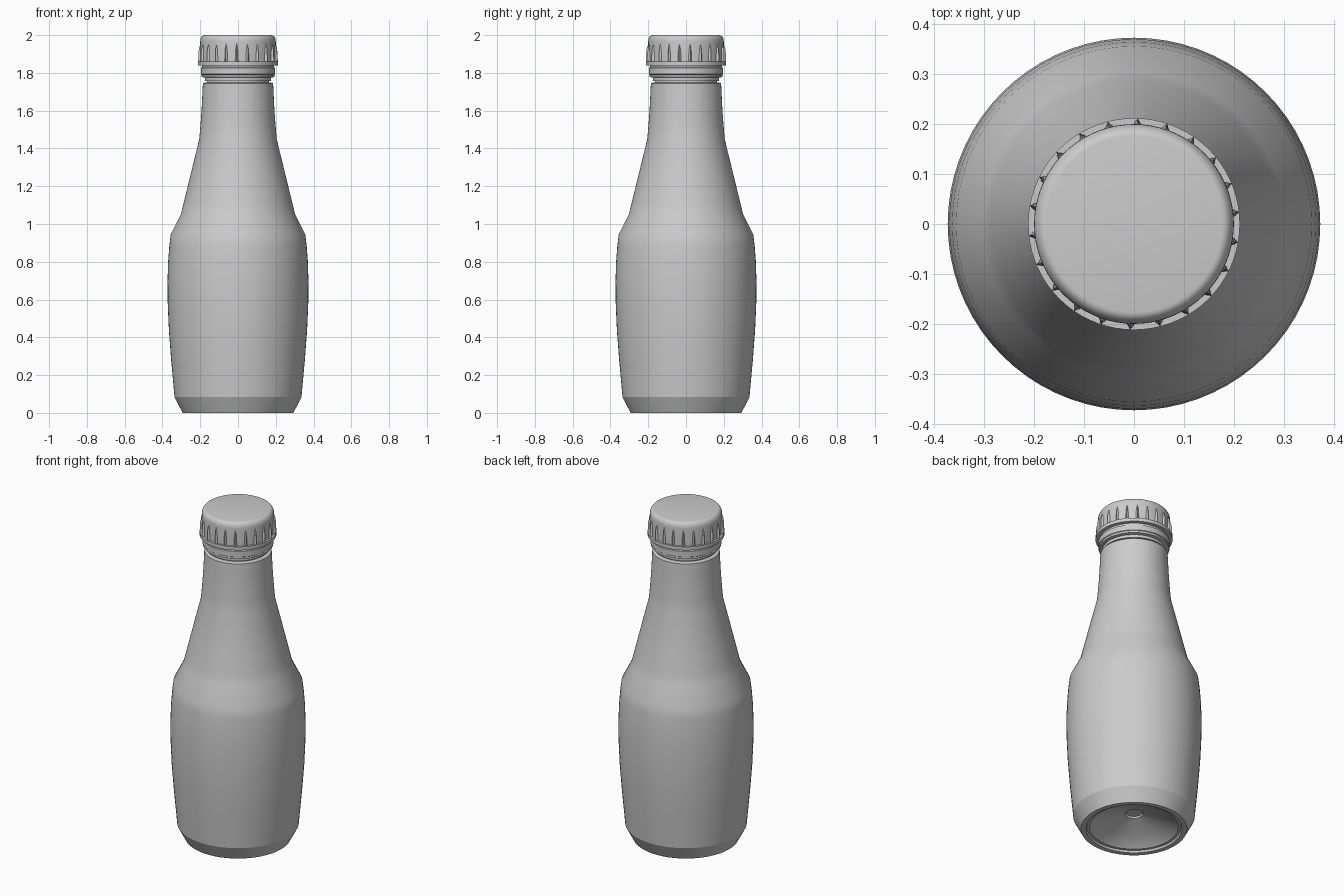
import bpy, bmesh, math

cube = bpy.data.objects.get("Cube")
if cube:
    bpy.data.objects.remove(cube, do_unlink=True)

SEGMENTS = 72
RIBS = 22

grey = bpy.data.materials.new("light_grey")
grey.use_nodes = True
COLOUR = (0.6, 0.6, 0.6, 1)
grey.diffuse_color = COLOUR
grey.node_tree.nodes["Principled BSDF"].inputs["Base Color"].default_value = COLOUR


def finish(name, bm, angle):
    bmesh.ops.recalc_face_normals(bm, faces=bm.faces)
    mesh = bpy.data.meshes.new(name)
    bm.to_mesh(mesh)
    bm.free()
    mesh.materials.append(grey)
    obj = bpy.data.objects.new(name, mesh)
    bpy.context.collection.objects.link(obj)
    bpy.ops.object.select_all(action='DESELECT')
    obj.select_set(True)
    bpy.context.view_layer.objects.active = obj
    bpy.ops.object.shade_smooth_by_angle(angle=math.radians(angle))
    return obj


def lathe(name, profile, angle=30):
    """Revolve (radius, height) points about z; end points on the axis close it."""
    bm = bmesh.new()
    verts = [bm.verts.new((r, 0, z)) for r, z in profile]
    edges = [bm.edges.new(pair) for pair in zip(verts, verts[1:])]
    bmesh.ops.spin(bm, geom=verts + edges, axis=(0, 0, 1), cent=(0, 0, 0),
                   steps=SEGMENTS, angle=math.tau, use_merge=True)
    bmesh.ops.remove_doubles(bm, verts=bm.verts, dist=1e-5)
    return finish(name, bm, angle)


# Bottle: recessed base, bulging body, crisp shoulder line, tapering neck
lathe("bottle", [
    (0, 0.105), (0.045, 0.105), (0.05, 0.095), (0.15, 0.06), (0.235, 0.02),
    (0.245, 0.012), (0.26, 0.012), (0.265, 0), (0.293, 0),
    (0.336, 0.083), (0.341, 0.14), (0.354, 0.28), (0.366, 0.44), (0.372, 0.58),
    (0.373, 0.70), (0.370, 0.80), (0.364, 0.88), (0.356, 0.945),
    (0.302, 1.053), (0.288, 1.11), (0.205, 1.45), (0.199, 1.52),
    (0.193, 1.60), (0.188, 1.70), (0.186, 1.745), (0.165, 1.75),
    (0.165, 1.80), (0, 1.80)], angle=21)

# Tamper ring under the cap: thin lip, band and a groove
lathe("tamper_ring", [
    (0, 1.758), (0.175, 1.758), (0.175, 1.775), (0.193, 1.778), (0.193, 1.79),
    (0.197, 1.793), (0.197, 1.826), (0.190, 1.83), (0.190, 1.843), (0, 1.843)])

# Flange carrying the cap
lathe("cap_flange", [
    (0, 1.84), (0.212, 1.84), (0.212, 1.861), (0, 1.861)])

# Cap with a rounded upper edge
rim = [(0.177 + 0.023 * math.cos(a), 1.965 + 0.035 * math.sin(a))
       for a in (math.radians(d) for d in range(0, 91, 15))]
lathe("cap", [(0, 1.855), (0.200, 1.855)] + rim + [(0, 2.0)], angle=35)

# Grip ribs: leaf shaped wedges, thick at the bottom, tapering into the cap
bm = bmesh.new()
for i in range(RIBS):
    centre = math.tau * (i + 0.2) / RIBS + math.radians(3)

    def point(side, radius, z):
        a = centre + side / 0.2
        return bm.verts.new((radius * math.cos(a), radius * math.sin(a), z))

    rows = [[point(-w, 0.195, z), point(0, r, z), point(w, 0.195, z)]
            for z, w, r in ((1.858, 0.012, 0.212), (1.90, 0.011, 0.211),
                            (1.93, 0.008, 0.208))]
    tip = point(0, 0.199, 1.957)
    for low, high in zip(rows, rows[1:]):
        for k in range(3):
            n = (k + 1) % 3
            bm.faces.new((low[k], low[n], high[n], high[k]))
    for k in range(3):
        bm.faces.new((rows[-1][k], rows[-1][(k + 1) % 3], tip))
    bm.faces.new(rows[0])
finish("cap_ribs", bm, 30)
